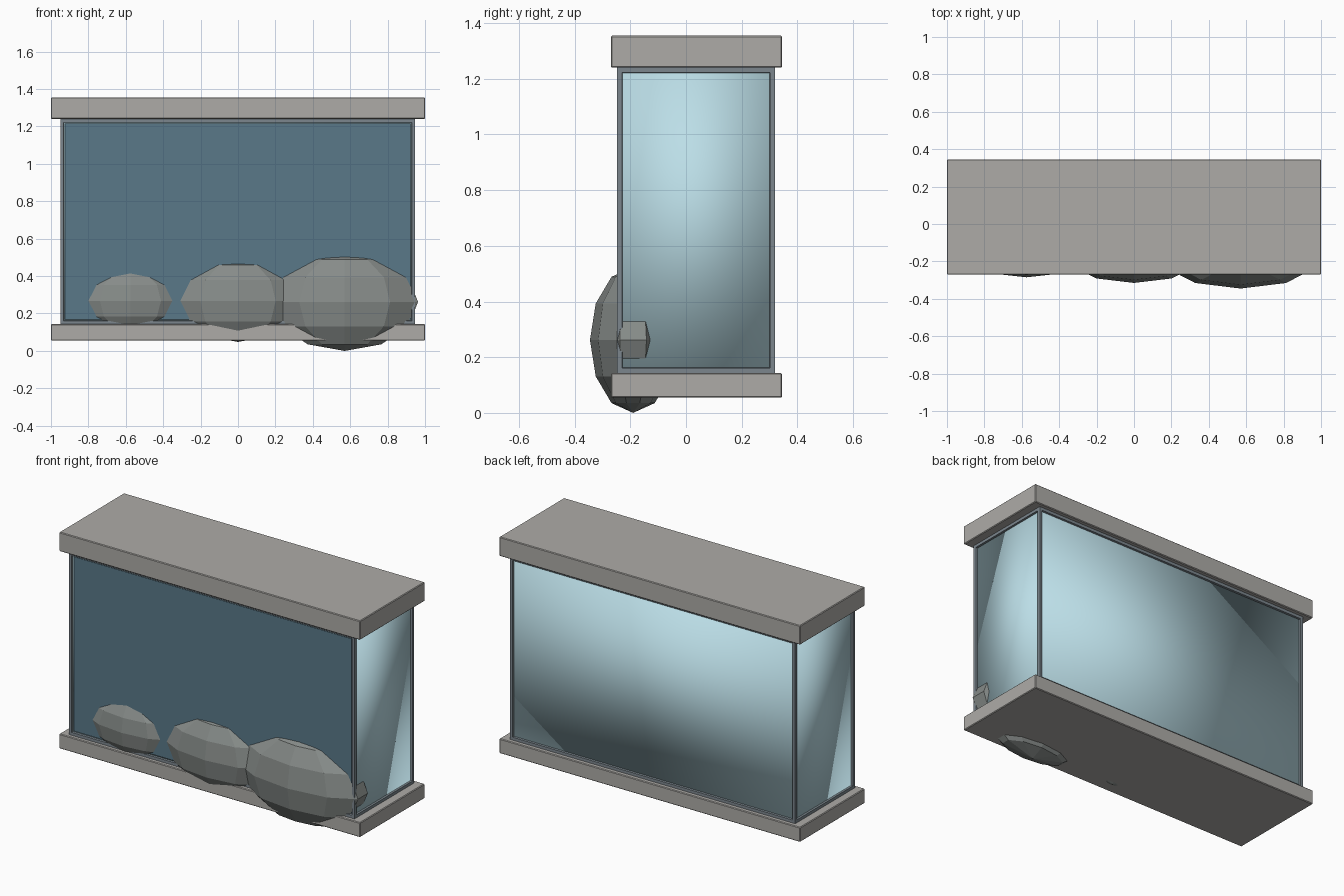
import bpy, bmesh
from math import sin, cos, pi
from mathutils import Vector

if "Cube" in bpy.data.objects:
    bpy.data.objects.remove(bpy.data.objects["Cube"])


def material(name, rgb):
    m = bpy.data.materials.new(name)
    m.diffuse_color = (*rgb, 1)
    m.use_nodes = True
    m.node_tree.nodes["Principled BSDF"].inputs["Base Color"].default_value = m.diffuse_color
    return m


STONE = material("stone", (0.42, 0.41, 0.39))
ROCK = material("rock", (0.24, 0.26, 0.25))
FRAME = material("frame", (0.20, 0.24, 0.27))
GLASS = material("glass", (0.50, 0.73, 0.80))
PANE = material("dark_pane", (0.10, 0.19, 0.25))


def finish(bm, name, mat, smooth=False):
    bmesh.ops.recalc_face_normals(bm, faces=bm.faces)
    for f in bm.faces:
        f.smooth = smooth
    me = bpy.data.meshes.new(name)
    bm.to_mesh(me)
    bm.free()
    me.materials.append(mat)
    ob = bpy.data.objects.new(name, me)
    bpy.context.collection.objects.link(ob)
    return ob


def box_mesh(lo, hi):
    bm = bmesh.new()
    bmesh.ops.create_cube(bm, size=1)
    lo, hi = Vector(lo), Vector(hi)
    for v in bm.verts:
        v.co = Vector((v.co[i] + 0.5) * (hi[i] - lo[i]) + lo[i] for i in range(3))
    return bm


# Base and lid slabs with slightly softened edges
for name, z0, z1 in (("base", 0.055, 0.143), ("lid", 1.24, 1.355)):
    slab = finish(box_mesh((-1, -0.27, z0), (1, 0.345, z1)), name, STONE)
    bev = slab.modifiers.new("soft_edges", "BEVEL")
    bev.width = 0.004
    bev.segments = 1

# Frame: inset every side of a box, step it inward and open the panels
lo, hi = Vector((-0.95, -0.247, 0.143)), Vector((0.947, 0.32, 1.24))
bm = box_mesh(lo, hi)
panels = bm.faces[:]
bmesh.ops.inset_individual(bm, faces=panels, thickness=0.025)
bmesh.ops.inset_individual(bm, faces=panels, thickness=0.003, depth=-0.012)
bmesh.ops.delete(bm, geom=panels, context="FACES")
finish(bm, "tank_frame", FRAME)

# Glass body, smooth shaded, with a darker front pane
r = Vector((0.011, 0.011, 0.011))
finish(box_mesh(lo + r, hi - r), "glass_tank", GLASS, smooth=True)
finish(box_mesh((lo.x + 0.025, lo.y + 0.009, lo.z + 0.025),
                (hi.x - 0.025, lo.y + 0.013, hi.z - 0.025)), "front_pane", PANE)


# Low-poly rocks: squashed spheres, 10 sides and 6 rings
def rock(name, centre, radii, sides=10, rings=6):
    bm = bmesh.new()

    def point(x, y, z):
        return bm.verts.new([c + q * k for c, q, k in zip(centre, (x, y, z), radii)])

    loops = []
    for j in range(1, rings):
        a = -pi / 2 + pi * j / rings
        loops.append([point(cos(a) * sin(2 * pi * i / sides),
                            -cos(a) * cos(2 * pi * i / sides), sin(a))
                      for i in range(sides)])
    bottom, top = point(0, 0, -1), point(0, 0, 1)
    for i in range(sides):
        k = (i + 1) % sides
        bm.faces.new((bottom, loops[0][k], loops[0][i]))
        bm.faces.new((top, loops[-1][i], loops[-1][k]))
        for a, b in zip(loops, loops[1:]):
            bm.faces.new((a[i], a[k], b[k], b[i]))
    finish(bm, name, ROCK)


rock("small_rock", (-0.575, -0.19, 0.268), (0.278, 0.095, 0.17))
rock("middle_rock", (0, -0.19, 0.268), (0.343, 0.125, 0.22))
rock("large_rock", (0.57, -0.19, 0.262), (0.413, 0.155, 0.262))
